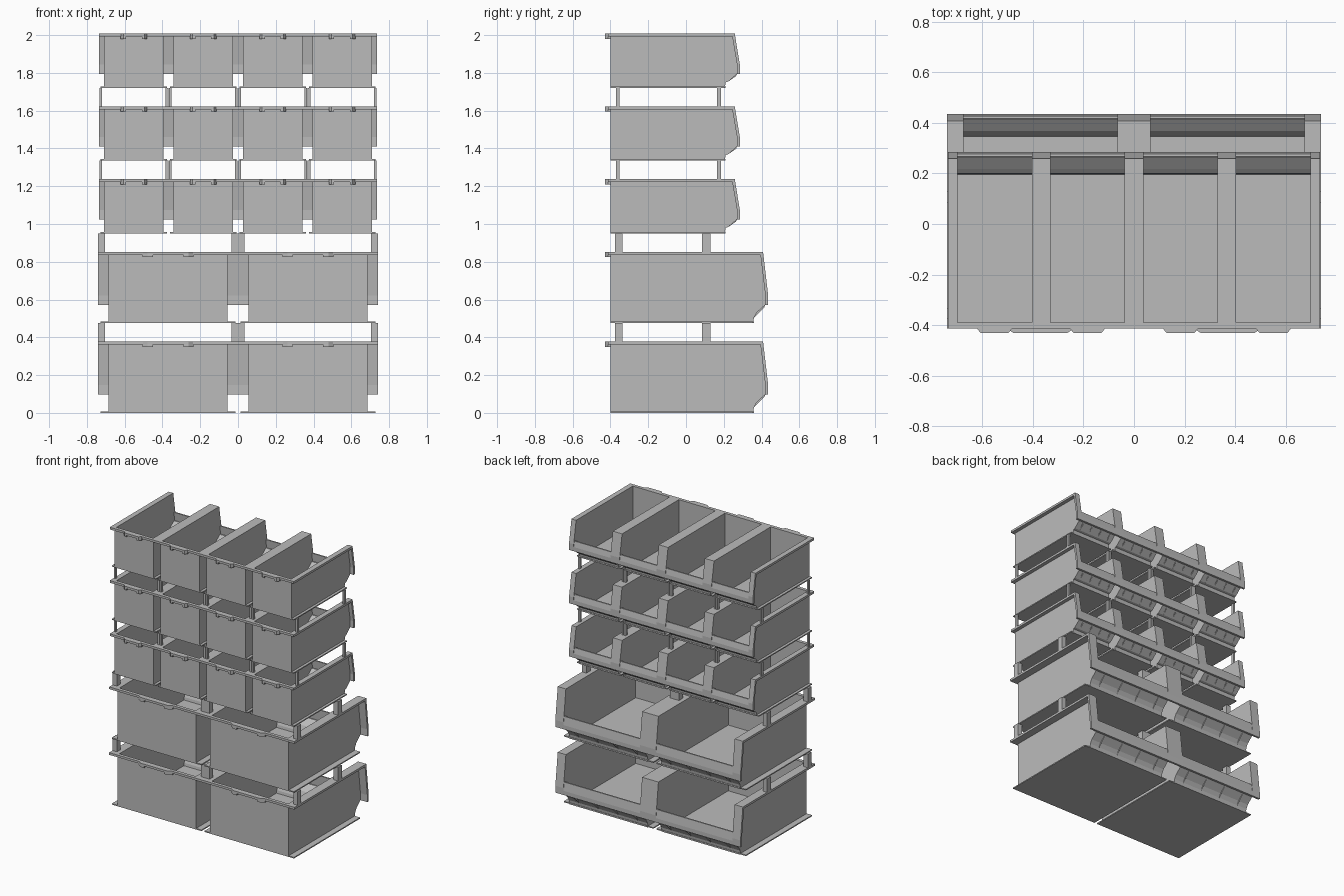
import bpy, bmesh

cube = bpy.data.objects.get("Cube")
if cube:
    bpy.data.objects.remove(cube)

plastic = bpy.data.materials.new("grey plastic")
plastic.use_nodes = True
GREY = (0.5, 0.5, 0.5, 1)
plastic.diffuse_color = GREY
plastic.node_tree.nodes["Principled BSDF"].inputs["Base Color"].default_value = GREY

BACK = -0.40
T = 0.01  # wall thickness


def prism(bm, outline, lo, hi, axis="x"):
    """Extrude a 2D outline along x (outline = y,z) or along z (outline = x,y)."""
    place = (lambda p, d: (d, p[0], p[1])) if axis == "x" else (lambda p, d: (p[0], p[1], d))
    a = [bm.verts.new(place(p, lo)) for p in outline]
    b = [bm.verts.new(place(p, hi)) for p in outline]
    bm.faces.new(a)
    bm.faces.new(b[::-1])
    for i in range(len(a)):
        j = (i + 1) % len(a)
        bm.faces.new((a[i], b[i], b[j], a[j]))


def box(bm, x, y, z):
    prism(bm, [(y[0], z[0]), (y[1], z[0]), (y[1], z[1]), (y[0], z[1])], *x)


def finish(bm, name):
    bmesh.ops.recalc_face_normals(bm, faces=bm.faces)
    mesh = bpy.data.meshes.new(name)
    bm.to_mesh(mesh)
    bm.free()
    mesh.materials.append(plastic)
    return mesh


def make_bin(name, half, outer, foot, nose, h, lip, lip_h, tab):
    """half: body half width, outer: rim half width, nose: furthest y, lip: underside of lip."""
    bm = bmesh.new()
    top_y, toe = nose - 0.027, nose - 0.075
    rim = h - 0.016
    # underside of the open end, from the toe to the lip
    under = [(toe - 0.005, 0), (toe, 0.03), (toe + 0.015, lip - 0.04), (nose - 0.015, lip)]
    side = [(BACK, 0)] + under + [(nose - 0.008, lip), (nose - 0.005, lip + 0.03), (top_y, h), (BACK, h)]
    for s in (-1, 1):
        prism(bm, side, s * (half - T), s * half)
        # leaning flange beside the opening
        prism(bm, [(nose - 0.015, lip), (nose, lip), (nose, lip + 0.05), (top_y, h),
                   (top_y - 0.016, h), (nose - 0.015, lip + 0.05)], s * (half - T), s * outer)
        # side rim and foot ledge
        box(bm, (s * (half - T), s * outer), (BACK - 0.014, top_y - 0.01), (rim, h))
        box(bm, (s * (half - T), s * foot), (BACK, toe - 0.005), (0, 0.008))
    # back wall, floor and back rim
    box(bm, (-half, half), (BACK, BACK + T), (0, h))
    box(bm, (-half, half), (BACK, toe), (0, T))
    box(bm, (-half, half), (BACK - 0.014, BACK + T), (rim, h))
    # front lip that follows the stepped underside
    strip = under + [(nose, lip), (nose, lip + 0.03), (nose - 0.008, lip + lip_h),
                     (nose - 0.018, lip + lip_h), (nose - 0.013, lip + T), (nose - 0.02, lip + T),
                     (toe + 0.008, lip - 0.028), (toe - T, 0.03), (toe - 0.015, 0)]
    prism(bm, strip, T - half, half - T)
    # gussets below the lip
    for k in (-0.75, -0.25, 0.25, 0.75):
        prism(bm, [under[1], (nose - 0.02, lip - 0.012), under[3], under[2]],
              k * half - 0.003, k * half + 0.003)
    # grip tab with two small hooks
    y0, y1 = BACK - 0.03, BACK - 0.012
    prism(bm, [(-tab, y1), (-tab * 0.8, y0), (tab * 0.8, y0), (tab, y1)], rim, h, "z")
    for s in (-1, 1):
        prism(bm, [(s * tab, BACK), (s * tab, y1), (s * tab * 0.8, y0), (s * tab * 0.6, y0),
                   (s * tab * 0.6, BACK)], rim - 0.012, rim, "z")
    return finish(bm, name)


def make_posts(name, x0, x1, spans, height):
    """Four stacking posts that hold the next bin."""
    bm = bmesh.new()
    for s in (-1, 1):
        for span in spans:
            box(bm, (s * x0, s * x1), span, (0, height))
    return finish(bm, name)


def put(name, mesh, x, z):
    ob = bpy.data.objects.new(name, mesh)
    ob.location = (x, 0, z)
    bpy.context.collection.objects.link(ob)


small_h, large_h, gap = 0.288, 0.378, 0.097
small = make_bin("small_bin", 0.157, 0.184, 0.176, 0.285, small_h, 0.075, 0.07, 0.07)
large = make_bin("large_bin", 0.315, 0.37, 0.358, 0.435, large_h, 0.097, 0.09, 0.135)
small_posts = make_posts("small_posts", 0.168, 0.182, [(-0.37, -0.352), (0.165, 0.185)], gap)
large_posts = make_posts("large_posts", 0.335, 0.37, [(-0.375, -0.335), (0.085, 0.13)], gap)

# two rows of large bins, then three rows of small bins
z = 0
for row in range(5):
    big = row < 2
    mesh, posts, count, pitch, h = ((large, large_posts, 2, 0.74, large_h) if big
                                    else (small, small_posts, 4, 0.3675, small_h))
    kind = "large" if big else "small"
    for col in range(count):
        x = (col - (count - 1) / 2) * pitch
        put(f"{kind}_bin_{row}_{col}", mesh, x, z)
        if row < 4:
            put(f"{kind}_posts_{row}_{col}", posts, x, z + h)
    z += h + gap
